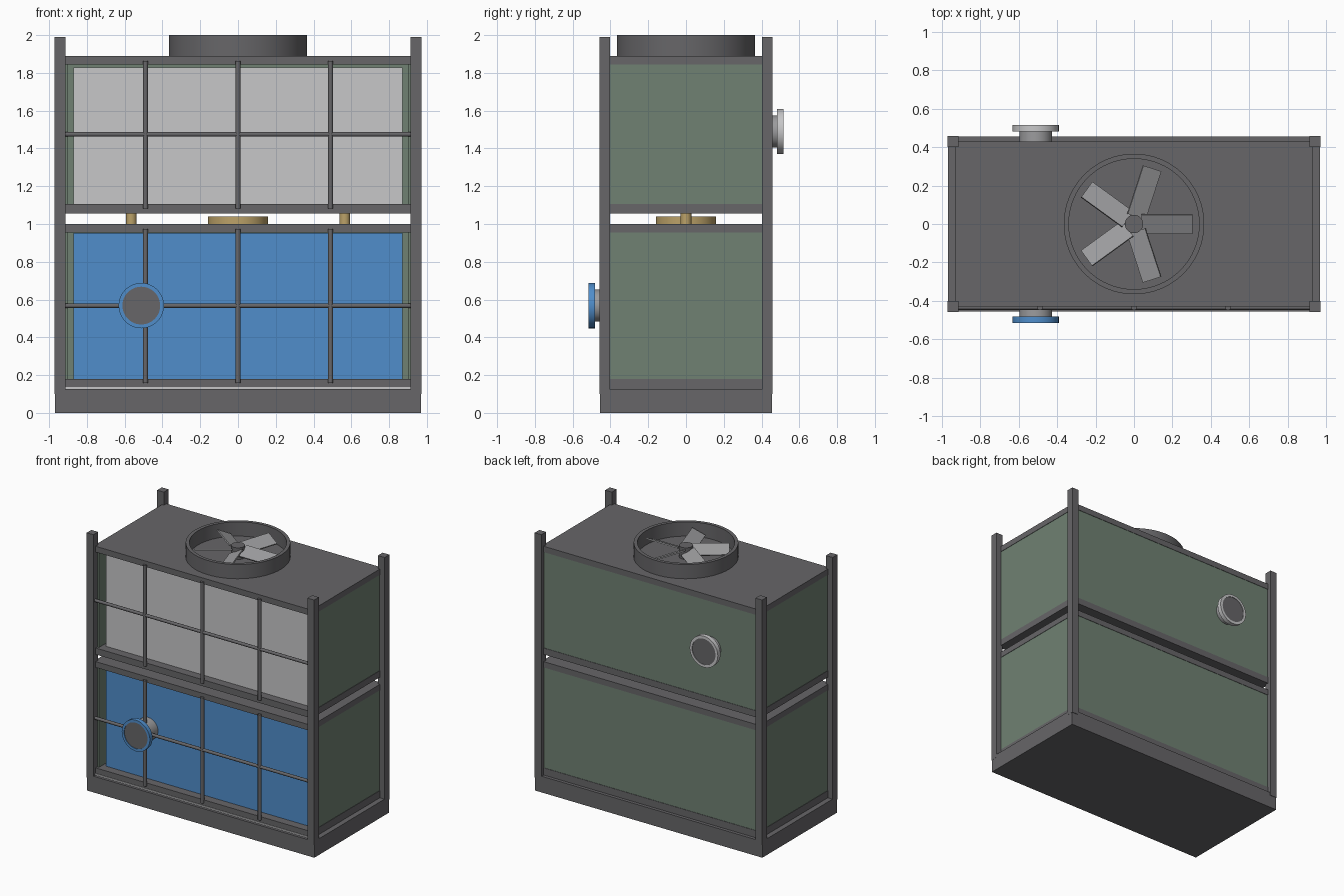
import bpy, math
from mathutils import Matrix, Vector

cube = bpy.data.objects.get("Cube")
if cube:
    bpy.data.objects.remove(cube, do_unlink=True)


def material(name, r, g, b):
    m = bpy.data.materials.new(name)
    m.use_nodes = True
    m.diffuse_color = (r, g, b, 1)
    m.node_tree.nodes["Principled BSDF"].inputs["Base Color"].default_value = (r, g, b, 1)
    return m


FRAME = material("dark grey frame", 0.135, 0.133, 0.14)
GREEN = material("grey green panel", 0.16, 0.22, 0.17)
BLUE = material("blue", 0.08, 0.27, 0.60)
LIGHT = material("light grey", 0.57, 0.57, 0.58)
METAL = material("mid grey metal", 0.33, 0.33, 0.34)
TAN = material("tan brass", 0.50, 0.36, 0.14)


def box(name, lo, hi, mat):
    """Box between two opposite corners."""
    lo, hi = Vector(lo), Vector(hi)
    bpy.ops.mesh.primitive_cube_add(size=1, location=(lo + hi) / 2)
    o = bpy.context.object
    o.name = name
    o.data.transform(Matrix.Diagonal((hi - lo).to_4d()))
    o.data.materials.append(mat)
    return o


def rod(name, a, b, radius, mat, sides=32):
    """Cylinder from point a to point b."""
    a, b = Vector(a), Vector(b)
    d = b - a
    bpy.ops.mesh.primitive_cylinder_add(
        vertices=sides, radius=radius, depth=d.length, location=(a + b) / 2,
        rotation=d.to_track_quat('Z', 'Y').to_euler())
    o = bpy.context.object
    o.name = name
    o.data.materials.append(mat)
    bpy.ops.object.shade_smooth_by_angle(angle=math.radians(35))
    return o


def ring(name, base, axis, outer, inner, depth, mat, sides=48):
    """Rectangular-section ring starting at base and rising along axis."""
    verts, faces = [], []
    for i in range(sides):
        t = 2 * math.pi * i / sides
        for r, z in ((outer, 0), (outer, depth), (inner, depth), (inner, 0)):
            verts.append((r * math.cos(t), r * math.sin(t), z))
        j = (i + 1) % sides
        for k in range(4):
            n = (k + 1) % 4
            faces.append((4 * i + k, 4 * j + k, 4 * j + n, 4 * i + n))
    me = bpy.data.meshes.new(name)
    me.from_pydata(verts, [], faces)
    me.materials.append(mat)
    o = bpy.data.objects.new(name, me)
    o.location = base
    o.rotation_euler = Vector(axis).to_track_quat('Z', 'Y').to_euler()
    bpy.context.collection.objects.link(o)
    bpy.ops.object.select_all(action='DESELECT')
    o.select_set(True)
    bpy.context.view_layer.objects.active = o
    bpy.ops.object.shade_smooth_by_angle(angle=math.radians(35))
    return o


# Base and corner posts
box("base", (-0.97, -0.455, 0), (0.97, 0.455, 0.125), FRAME)
for sx, side in ((-1, "right"), (1, "left")):
    for sy, end in ((-1, "front"), (1, "back")):
        x, y = sx * 0.9425, sy * 0.43
        box(f"{end}_{side}_post", (x - 0.0285, y - 0.0285, 0.1),
            (x + 0.0285, y + 0.0285, 1.99), FRAME)
box("drip_strip", (-0.914, -0.436, 0.126), (0.914, -0.42, 0.137), LIGHT)


def module(name, bottom, top, floor, fill_top, core):
    """Open-fronted cabinet with slabs, panels, core block and front grille."""
    ceiling = top - 0.045
    box(name + "_floor", (-0.93, -0.43, bottom), (0.93, 0.43, floor), FRAME)
    box(name + "_roof", (-0.93, -0.43, ceiling), (0.93, 0.43, top), FRAME)
    box(name + "_back_panel", (-0.92, 0.40, floor), (0.92, 0.427, ceiling), GREEN)
    for s, side in ((-1, "right"), (1, "left")):
        box(f"{name}_{side}_panel", (min(s * 0.9, s * 0.927), -0.41, floor),
            (max(s * 0.9, s * 0.927), 0.41, ceiling), GREEN)
    box(name + "_core", (-0.87, -0.365, floor), (0.87, 0.34, fill_top), core)
    # Front grille
    for i in (-1, 0, 1):
        rod(f"{name}_upright_bar", (0.49 * i, -0.435, floor - 0.022),
            (0.49 * i, -0.435, ceiling + 0.018), 0.014, FRAME, 12)
    z = (floor + ceiling) / 2
    rod(name + "_cross_bar", (-0.93, -0.435, z), (0.93, -0.435, z), 0.012, FRAME, 12)


module("lower_module", 0.125, 1.0, 0.18, 0.952, BLUE)
module("upper_module", 1.055, 1.89, 1.105, 1.828, LIGHT)

# Bearings between the modules
rod("centre_bearing", (0, 0, 0.99), (0, 0, 1.04), 0.16, TAN, 48)
for s in (-1, 1):
    rod("spacer_pin", (0.565 * s, 0, 0.99), (0.565 * s, 0, 1.06), 0.028, TAN)


def port(name, x, z, s, start, mat):
    """Flanged pipe stub on the front (s = -1) or the back (s = 1)."""
    rod(name + "_neck", (x, s * start, z), (x, s * 0.495, z), 0.085, METAL)
    ring(name + "_flange", (x, s * 0.482, z), (0, s, 0), 0.12, 0.1, 0.033, mat)
    rod(name + "_opening", (x, s * 0.484, z), (x, s * 0.511, z), 0.102, FRAME, 48)


port("front_port", -0.512, 0.568, -1, 0.36, BLUE)
port("back_port", -0.512, 1.49, 1, 0.41, LIGHT)

# Roof fan
ring("fan_shroud", (0, 0, 1.888), (0, 0, 1), 0.366, 0.34, 0.112, FRAME, 64)
rod("fan_hub", (0, 0, 1.888), (0, 0, 1.98), 0.048, FRAME)
for i in range(5):
    blade = box("fan_blade", (0.04, -0.054, -0.005), (0.305, 0.054, 0.005), METAL)
    blade.data.transform(Matrix.Translation(blade.location))
    blade.location = (0, 0, 1.945)
    blade.rotation_euler = (0.44, 0, math.radians(72 * i))
